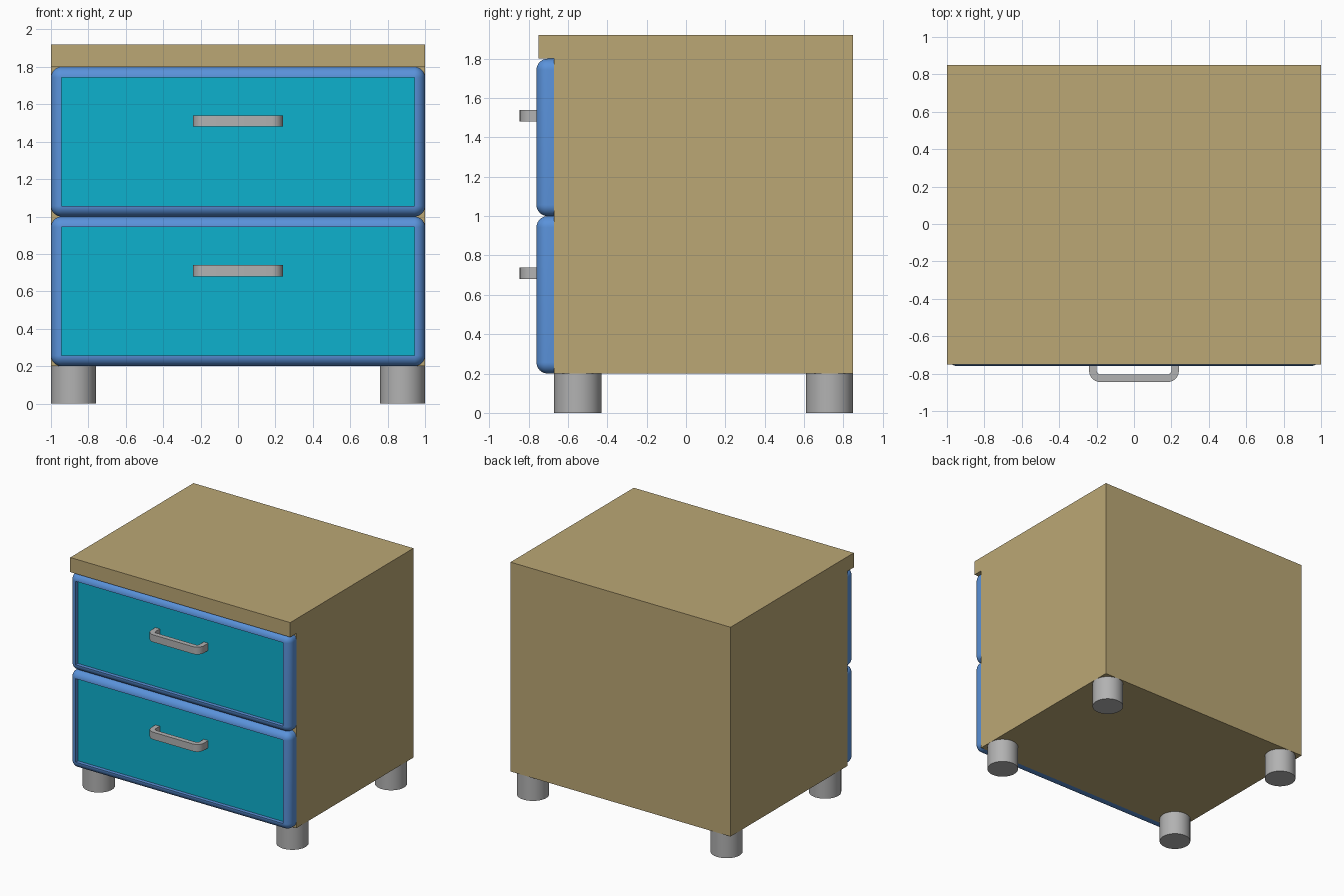
import bpy, bmesh, math
from mathutils import Vector

if "Cube" in bpy.data.objects:
    bpy.data.objects.remove(bpy.data.objects["Cube"])


def material(name, rgb):
    lin = [((c / 255 + 0.055) / 1.055) ** 2.4 if c > 10 else c / 255 / 12.92 for c in rgb]
    m = bpy.data.materials.new(name)
    m.diffuse_color = (*lin, 1)
    m.use_nodes = True
    m.node_tree.nodes["Principled BSDF"].inputs["Base Color"].default_value = m.diffuse_color
    return m


WOOD = material("tan wood", (187, 167, 117))
BLUE = material("blue frame", (90, 146, 218))
TEAL = material("teal panel", (13, 177, 206))
GREY = material("grey metal", (178, 178, 178))


def finish(name, bm, mats, smooth=True):
    bmesh.ops.remove_doubles(bm, verts=bm.verts, dist=1e-5)
    bmesh.ops.recalc_face_normals(bm, faces=bm.faces)
    me = bpy.data.meshes.new(name)
    bm.to_mesh(me)
    bm.free()
    ob = bpy.data.objects.new(name, me)
    bpy.context.collection.objects.link(ob)
    for m in mats:
        me.materials.append(m)
    if smooth:
        bpy.ops.object.select_all(action='DESELECT')
        ob.select_set(True)
        bpy.context.view_layer.objects.active = ob
        bpy.ops.object.shade_smooth_by_angle(angle=math.radians(35))
    return ob


def prism(name, points, offset, mat, smooth=True):
    bm = bmesh.new()
    face = bm.faces.new([bm.verts.new(p) for p in points])
    ext = bmesh.ops.extrude_face_region(bm, geom=[face], use_keep_orig=True)
    verts = [g for g in ext["geom"] if isinstance(g, bmesh.types.BMVert)]
    bmesh.ops.translate(bm, verts=verts, vec=Vector(offset))
    return finish(name, bm, [mat], smooth)


# cabinet body: side profile with overhanging top
profile = [(-0.67, 0.2), (0.85, 0.2), (0.85, 1.92), (-0.75, 1.92), (-0.75, 1.8), (-0.67, 1.8)]
prism("cabinet_body", [(-1, y, z) for y, z in profile], (2, 0, 0), WOOD, False)

R, STEPS = 0.057, 8


def rounded_rect(bm, z0, inset, y):
    """Ring of a drawer outline; corner radius shrinks as the ring moves inward."""
    r = R - inset
    ring = []
    for k, (sx, sz) in enumerate([(1, 1), (-1, 1), (-1, -1), (1, -1)]):
        for i in range(STEPS + 1):
            a = math.pi / 2 * (k + i / STEPS)
            ring.append(bm.verts.new((sx * (1 - R) + r * math.cos(a), y,
                                      z0 + 0.4 + sz * (0.4 - R) + r * math.sin(a))))
    return ring


def drawer_front(name, z0):
    bm = bmesh.new()
    rings = [rounded_rect(bm, z0, 0, -0.67)]
    for i in range(STEPS + 1):
        a = math.pi / 2 * i / STEPS
        rings.append(rounded_rect(bm, z0, R * (1 - math.cos(a)), -0.76 + R * (1 - math.sin(a))))
    rings.append(rounded_rect(bm, z0, R, -0.73))
    for a, b in zip(rings, rings[1:]):
        for i in range(len(a)):
            j = (i + 1) % len(a)
            bm.faces.new((a[i], a[j], b[j], b[i]))
    bm.faces.new(rings[0])
    # recessed panel, one corner vertex per side
    bm.faces.new(rings[-1][::STEPS + 1]).material_index = 1
    finish(name, bm, [BLUE, TEAL])


def handle(name, z):
    def half(hx, y, r):
        arc = [(hx - r + r * math.cos(t), y + r - r * math.sin(t))
               for t in (math.pi / 2 * i / 6 for i in range(7))]
        return [(hx, -0.73)] + arc

    right_out, right_in = half(0.24, -0.845, 0.06), half(0.2, -0.805, 0.022)
    outer = right_out + [(-x, y) for x, y in reversed(right_out)]
    inner = right_in + [(-x, y) for x, y in reversed(right_in)]
    prism(name, [(x, y, z) for x, y in outer + inner[::-1]], (0, 0, 0.06), GREY)


# two drawers with handles
for label, z0 in (("lower", 0.2), ("upper", 1.0)):
    drawer_front(label + "_drawer_front", z0)
    handle(label + "_drawer_handle", z0 + 0.48)

# four round feet
for side, x in (("left", -0.88), ("right", 0.88)):
    for end, y in (("front", -0.55), ("back", 0.73)):
        circle = [(x + 0.12 * math.cos(math.tau * i / 48), y + 0.12 * math.sin(math.tau * i / 48), 0)
                  for i in range(48)]
        prism(f"{end}_{side}_foot", circle, (0, 0, 0.2), GREY)
